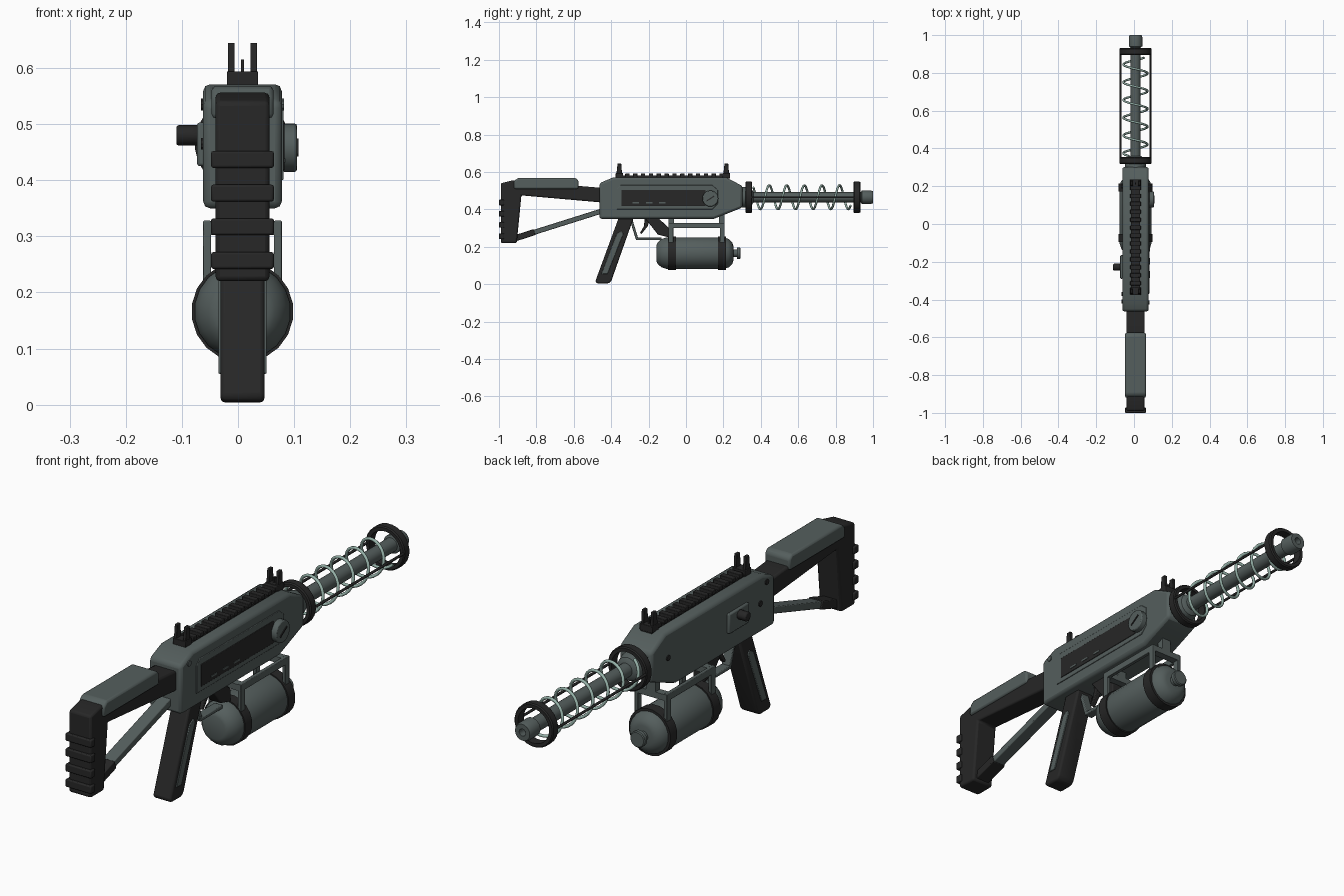
import bpy, bmesh, math
from mathutils import Matrix, Vector

if "Cube" in bpy.data.objects:
    bpy.data.objects.remove(bpy.data.objects["Cube"], do_unlink=True)

CX = 0.008      # centre line of the model
BARREL_Z = 0.465
TANK_Z = 0.166


def material(name, r, g, b):
    m = bpy.data.materials.new(name)
    m.use_nodes = True
    m.diffuse_color = (r, g, b, 1)
    m.node_tree.nodes["Principled BSDF"].inputs["Base Color"].default_value = (r, g, b, 1)
    return m


GREY = material("grey green metal", 0.09, 0.113, 0.11)
DARK = material("black polymer", 0.02, 0.02, 0.02)
PALE = material("pale spring steel", 0.31, 0.45, 0.40)


def finish(name, bm, mat, bevel=0, segments=2):
    bmesh.ops.recalc_face_normals(bm, faces=bm.faces)
    mesh = bpy.data.meshes.new(name)
    bm.to_mesh(mesh)
    bm.free()
    mesh.materials.append(mat)
    ob = bpy.data.objects.new(name, mesh)
    bpy.context.collection.objects.link(ob)
    if bevel:
        mod = ob.modifiers.new("bevel", 'BEVEL')
        mod.width, mod.segments, mod.limit_method = bevel, segments, 'ANGLE'
    bpy.ops.object.select_all(action='DESELECT')
    ob.select_set(True)
    bpy.context.view_layer.objects.active = ob
    bpy.ops.object.shade_smooth_by_angle(angle=math.radians(35))
    return ob


def slab(name, pts, x0, x1, mat, bevel=0.0, segments=2):
    """Side profile of (y, z) points extruded from x0 to x1."""
    bm = bmesh.new()
    face = bm.faces.new([bm.verts.new((x0, y, z)) for y, z in pts])
    new = bmesh.ops.extrude_face_region(bm, geom=[face])["geom"]
    bmesh.ops.translate(bm, vec=(x1 - x0, 0, 0),
                        verts=[v for v in new if isinstance(v, bmesh.types.BMVert)])
    return finish(name, bm, mat, bevel, segments)


def box(name, x0, x1, y0, y1, z0, z1, mat, bevel=0.0):
    return slab(name, [(y0, z0), (y1, z0), (y1, z1), (y0, z1)], x0, x1, mat, bevel)


def bar(name, a, b, thick, half, mat, bevel=0.003):
    """Flat bar between two (y, z) points, centred across the model."""
    a, b = Vector(a), Vector(b)
    n = (b - a).normalized().orthogonal() * thick / 2
    return slab(name, [a - n, b - n, b + n, a + n], CX - half, CX + half, mat, bevel)


def lathe(name, profile, z, mat, sides=24, closed=False):
    """Spin (y, radius) points about the lengthwise axis at height z."""
    bm = bmesh.new()
    rings = []
    for y, r in profile:
        angles = [2 * math.pi * (i + 0.5) / sides for i in range(sides)]
        rings.append([bm.verts.new((CX + r * math.cos(a), y, z + r * math.sin(a))) for a in angles])
    pairs = list(zip(rings, rings[1:]))
    if closed:
        pairs.append((rings[-1], rings[0]))
    else:
        bm.faces.new(rings[0])
        bm.faces.new(rings[-1])
    for p, q in pairs:
        for i in range(sides):
            j = (i + 1) % sides
            bm.faces.new((p[i], p[j], q[j], q[i]))
    return finish(name, bm, mat)


def knob(name, x0, x1, y, z, r, mat, sides=20, bevel=0.0):
    """Cylinder lying across the model."""
    bm = bmesh.new()
    place = Matrix.Translation(((x0 + x1) / 2, y, z)) @ Matrix.Rotation(math.pi / 2, 4, 'Y')
    bmesh.ops.create_cone(bm, cap_ends=True, segments=sides, radius1=r, radius2=r,
                          depth=abs(x1 - x0), matrix=place)
    return finish(name, bm, mat, bevel)


def tube(name, points, radius, mat):
    curve = bpy.data.curves.new(name, 'CURVE')
    curve.dimensions = '3D'
    curve.bevel_depth, curve.bevel_resolution, curve.use_fill_caps = radius, 2, True
    spline = curve.splines.new('POLY')
    spline.points.add(len(points) - 1)
    for p, co in zip(spline.points, points):
        p.co = (*co, 1)
    curve.materials.append(mat)
    ob = bpy.data.objects.new(name, curve)
    bpy.context.collection.objects.link(ob)


# Receiver
slab("receiver", [(-0.463, 0.35), (0.15, 0.35), (0.302, 0.41), (0.302, 0.525), (0.215, 0.571),
                  (-0.39, 0.571), (-0.463, 0.54)], CX - 0.07, CX + 0.07, GREY, 0.012)
RIGHT, LEFT = CX + 0.07, CX - 0.07
slab("panel_frame", [(-0.37, 0.4), (0.14, 0.4), (0.17, 0.43), (0.17, 0.505), (0.14, 0.53),
                     (-0.35, 0.53), (-0.37, 0.51)], RIGHT - 0.005, RIGHT + 0.003, GREY, 0.002)
box("dark_panel", RIGHT - 0.002, RIGHT + 0.005, -0.345, 0.105, 0.418, 0.505, DARK, 0.002)
for i in range(3):
    y = -0.285 + i * 0.07
    box(f"panel_mark_{i}", RIGHT, RIGHT + 0.007, y, y + 0.035, 0.432, 0.439, GREY)
knob("dial", RIGHT, RIGHT + 0.027, 0.13, 0.458, 0.043, GREY, 20, 0.004)
slab("dial_slot", [(0.108, 0.447), (0.111, 0.442), (0.152, 0.469), (0.149, 0.474)],
     RIGHT + 0.02, RIGHT + 0.03, DARK)

# Bolt handle and screws
box("bolt_plate", LEFT - 0.011, LEFT + 0.004, -0.29, -0.165, 0.425, 0.503, GREY, 0.005)
knob("bolt_handle", LEFT - 0.048, LEFT, -0.228, 0.48, 0.018, DARK, 12, 0.004)
for i, (y, z) in enumerate([(-0.37, 0.465), (0.2, 0.47), (-0.41, 0.535)]):
    knob(f"screw_{i}", LEFT - 0.004, LEFT + 0.004, y, z, 0.011, DARK, 10)
knob("rear_screw", RIGHT - 0.004, RIGHT + 0.004, -0.415, 0.535, 0.011, GREY, 10)

# Top rail with teeth, and sights
box("rail_base", CX - 0.024, CX + 0.024, -0.37, 0.235, 0.565, 0.58, DARK)
for i in range(13):
    y = -0.325 + i * 0.042
    box(f"rail_tooth_{i}", CX - 0.028, CX + 0.028, y, y + 0.023, 0.575, 0.592, DARK, 0.002)
for label, y in (("rear", -0.372), ("front", 0.2)):
    box(f"{label}_sight_base", CX - 0.028, CX + 0.028, y - 0.004, y + 0.036, 0.568, 0.594, DARK, 0.002)
    for side in (-1, 1):
        x = CX + side * 0.02
        slab(f"{label}_sight_prong", [(y, 0.59), (y + 0.03, 0.59), (y + 0.026, 0.645), (y + 0.006, 0.645)],
             x - 0.006, x + 0.006, DARK, 0.002)
box("front_sight_post", CX - 0.003, CX + 0.003, 0.21, 0.22, 0.59, 0.615, DARK)

# Barrel, cage rings, rods and spring
lathe("barrel", [(0.28, 0.027), (0.95, 0.027)], BARREL_Z, GREY)
lathe("barrel_collar", [(0.28, 0.055), (0.32, 0.055), (0.35, 0.045), (0.36, 0.03)], BARREL_Z, GREY)
lathe("muzzle", [(0.935, 0.027), (0.94, 0.036), (0.99, 0.036), (1.0, 0.032), (1.0, 0.014), (0.97, 0.014)],
      BARREL_Z, GREY)
for label, y in (("rear", 0.317), ("front", 0.895)):
    lathe(f"{label}_cage_ring", [(y, 0.068), (y, 0.081), (y + 0.005, 0.085), (y + 0.032, 0.085),
                                 (y + 0.037, 0.081), (y + 0.037, 0.068)], BARREL_Z, DARK, 24, True)
for side in (-1, 1):
    x = CX + side * 0.079
    tube("cage_rod", [(x, 0.33, BARREL_Z), (x, 0.92, BARREL_Z)], 0.005, DARK)
coil = []
for i in range(133):
    y = 0.36 + 0.52 * i / 132
    a = math.pi / 2 + 2 * math.pi * (y - 0.445) / 0.094
    coil.append((CX + 0.064 * math.cos(a), y, BARREL_Z + 0.064 * math.sin(a)))
tube("spring", coil, 0.006, PALE)

# Stock, cheek rest, butt ridges and strut
slab("stock", [(-0.99, 0.22), (-0.905, 0.22), (-0.88, 0.475), (-0.45, 0.437), (-0.45, 0.515),
               (-0.925, 0.556), (-0.99, 0.54)], CX - 0.048, CX + 0.048, DARK, 0.008)
slab("cheek_rest", [(-0.92, 0.51), (-0.575, 0.51), (-0.575, 0.555), (-0.59, 0.568), (-0.9, 0.568),
                    (-0.92, 0.55)], CX - 0.055, CX + 0.055, GREY, 0.008)
for i in range(4):
    z = 0.242 + i * 0.06
    box(f"butt_ridge_{i}", CX - 0.056, CX + 0.056, -1.0, -0.972, z, z + 0.03, DARK, 0.004)
bar("stock_strut", (-0.455, 0.39), (-0.9, 0.25), 0.027, 0.025, GREY)
bar("strut_foot", (-0.81, 0.279), (-0.915, 0.245), 0.033, 0.03, DARK)

# Grip with side inlays
slab("grip", [(-0.485, 0.015), (-0.475, 0.004), (-0.415, 0.004), (-0.4, 0.015), (-0.28, 0.355),
              (-0.36, 0.355)], CX - 0.039, CX + 0.039, DARK, 0.008)
slab("grip_inlay", [(-0.452, 0.055), (-0.42, 0.055), (-0.335, 0.27), (-0.345, 0.285), (-0.37, 0.27)],
     CX - 0.043, CX + 0.043, GREY, 0.002)

# Trigger, guard and the wedge ahead of it
bar("guard_rear", (-0.295, 0.35), (-0.262, 0.243), 0.014, 0.018, GREY)
bar("guard_floor", (-0.268, 0.243), (-0.13, 0.243), 0.014, 0.018, GREY)
slab("trigger", [(-0.22, 0.355), (-0.19, 0.355), (-0.205, 0.31), (-0.238, 0.268), (-0.246, 0.274),
                 (-0.225, 0.31)], CX - 0.01, CX + 0.01, DARK, 0.003)
slab("guard_wedge", [(-0.22, 0.355), (-0.15, 0.355), (-0.09, 0.3), (-0.09, 0.25), (-0.15, 0.265)],
     CX - 0.025, CX + 0.025, DARK, 0.004)

# Tank bracket
for side in (-1, 1):
    x = CX + side * 0.063
    box("bracket_rail", x - 0.007, x + 0.007, -0.094, 0.207, 0.3, 0.328, GREY, 0.002)
    for y in (-0.094, 0.181):
        box("bracket_post", x - 0.007, x + 0.007, y, y + 0.026, 0.19, 0.31, GREY, 0.002)
for y in (-0.094, 0.177):
    box("bracket_cross", CX - 0.06, CX + 0.06, y, y + 0.03, 0.302, 0.326, GREY)
    box("bracket_mount", CX - 0.02, CX + 0.02, y, y + 0.03, 0.32, 0.385, GREY)

# Tank, straps and valve
lathe("tank", [(-0.157, 0.045), (-0.152, 0.058), (-0.13, 0.077), (-0.1, 0.086), (0.2, 0.086),
               (0.228, 0.077), (0.248, 0.058), (0.253, 0.04)], TANK_Z, GREY, 20)
for label, y in (("rear", -0.095), ("front", 0.172)):
    lathe(f"{label}_tank_strap", [(y, 0.08), (y, 0.091), (y + 0.042, 0.091), (y + 0.042, 0.08)],
          TANK_Z, DARK, 20, True)
lathe("tank_valve", [(0.245, 0.02), (0.272, 0.02), (0.274, 0.032), (0.288, 0.032), (0.291, 0.028)],
      TANK_Z, GREY, 16)
